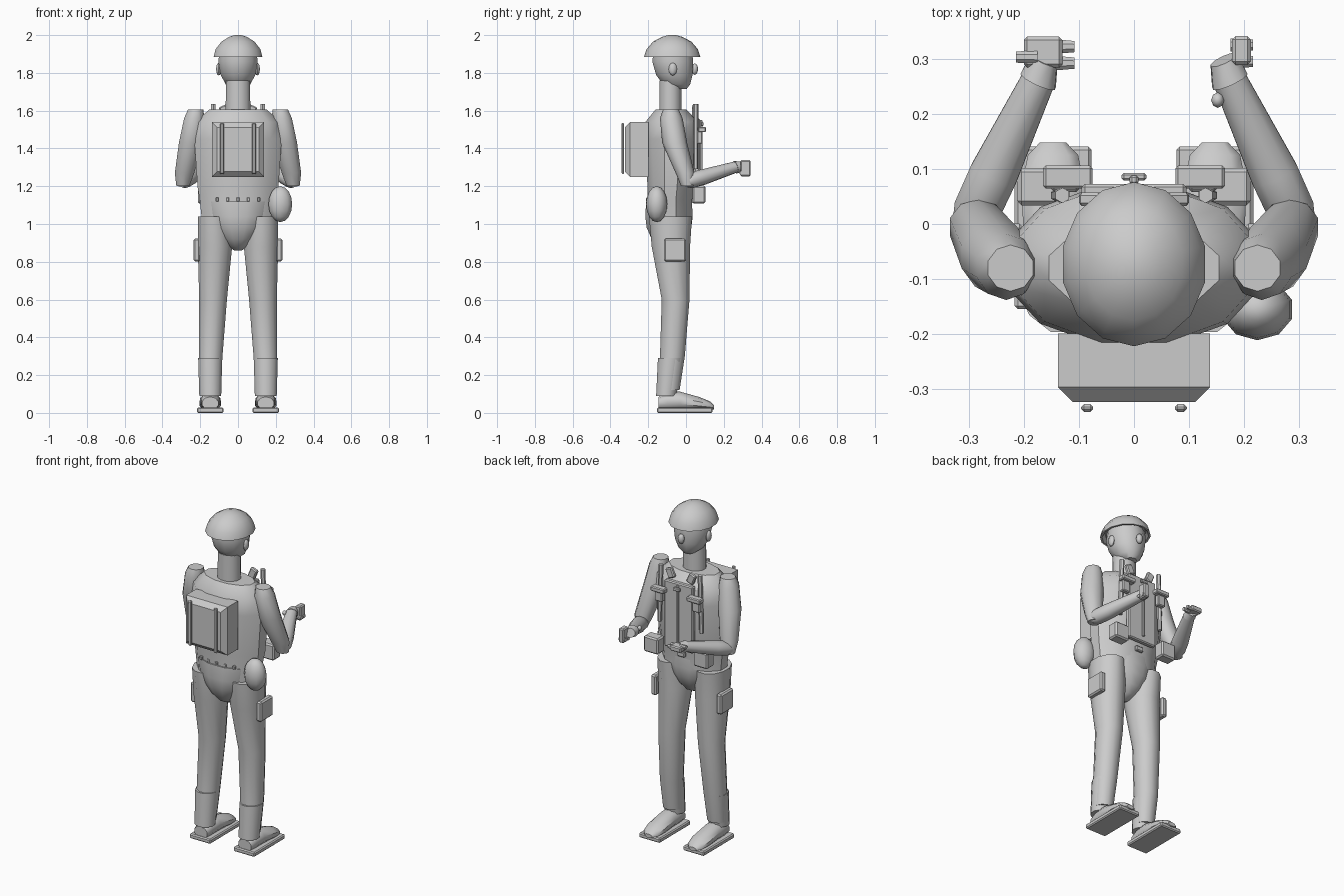
import bpy, bmesh, math
from mathutils import Vector, Matrix

if "Cube" in bpy.data.objects:
    bpy.data.objects.remove(bpy.data.objects["Cube"], do_unlink=True)

grey = bpy.data.materials.new("plain_grey")
grey.use_nodes = True
grey.diffuse_color = (0.6, 0.6, 0.6, 1)
grey.node_tree.nodes["Principled BSDF"].inputs["Base Color"].default_value = (0.6, 0.6, 0.6, 1)


def finish(name, bm, angle=None):
    bmesh.ops.recalc_face_normals(bm, faces=bm.faces)
    mesh = bpy.data.meshes.new(name)
    bm.to_mesh(mesh)
    bm.free()
    mesh.materials.append(grey)
    obj = bpy.data.objects.new(name, mesh)
    bpy.context.collection.objects.link(obj)
    if angle:
        bpy.ops.object.select_all(action='DESELECT')
        obj.select_set(True)
        bpy.context.view_layer.objects.active = obj
        bpy.ops.object.shade_smooth_by_angle(angle=math.radians(angle))
    return obj


def loft(name, rings, sides=12, axis=(0, 0, 1), angle=40):
    """Skin elliptical rings (x, y, z, radius a, radius b) set square to an axis."""
    bm = bmesh.new()
    w = Vector(axis).normalized()
    u = Vector((1, 0, 0)) if abs(w.z) > 0.9 else w.cross(Vector((0, 0, 1))).normalized()
    v = w.cross(u)
    loops = []
    for x, y, z, a, b in rings:
        turns = [2 * math.pi * (i + 0.5) / sides for i in range(sides)]
        loops.append([bm.verts.new(Vector((x, y, z)) + u * a * math.cos(t) + v * b * math.sin(t))
                      for t in turns])
    for low, high in zip(loops, loops[1:]):
        for i in range(sides):
            j = (i + 1) % sides
            bm.faces.new((low[i], low[j], high[j], high[i]))
    bm.faces.new(loops[0])
    bm.faces.new(loops[-1])
    return finish(name, bm, angle)


def box(name, centre, size, bevel=0.008, tilt=0, spin=0):
    bm = bmesh.new()
    bmesh.ops.create_cube(bm, size=1)
    bmesh.ops.scale(bm, vec=size, verts=bm.verts)
    if bevel:
        bmesh.ops.bevel(bm, geom=bm.edges[:], offset=bevel, segments=1, affect='EDGES')
    place = Matrix.Translation(centre) @ Matrix.Rotation(spin, 4, 'Z') @ Matrix.Rotation(tilt, 4, 'Y')
    bmesh.ops.transform(bm, matrix=place, verts=bm.verts)
    return finish(name, bm)


def ball(name, centre, size, u=12, v=8):
    bm = bmesh.new()
    bmesh.ops.create_uvsphere(bm, u_segments=u, v_segments=v, radius=1)
    bmesh.ops.scale(bm, vec=size, verts=bm.verts)
    bmesh.ops.translate(bm, vec=centre, verts=bm.verts)
    return finish(name, bm, 50)


# Torso, hips and neck
loft("torso", [(0, -.085, 1.04, .2, .12), (0, -.085, 1.13, .21, .122), (0, -.08, 1.2, .222, .128),
               (0, -.075, 1.45, .24, .15), (0, -.075, 1.54, .228, .145), (0, -.08, 1.605, .16, .085)])
loft("hips", [(0, -.09, 1.12, .195, .125), (0, -.09, 1.04, .175, .13), (0, -.09, .98, .145, .122),
              (0, -.09, .92, .1, .095), (0, -.09, .88, .055, .06), (0, -.09, .86, .02, .02)])
loft("neck", [(0, -.083, 1.57, .068, .06), (0, -.083, 1.76, .066, .06)])

# Head with nose, and an open-bottomed helmet dome
loft("head", [(0, -.04, 1.715, .035, .045), (0, -.05, 1.74, .068, .075), (0, -.062, 1.79, .095, .1),
              (0, -.07, 1.86, .108, .112), (0, -.07, 1.92, .1, .105)])
ball("nose", (0, .046, 1.82), (.02, .018, .03), 8, 6)
loft("helmet", [(0, -.073, 1.905, .105, .12), (0, -.073, 1.885, .12, .138), (0, -.073, 1.885, .132, .149),
                (0, -.073, 1.925, .122, .136), (0, -.073, 1.965, .09, .102),
                (0, -.073, 1.99, .05, .056), (0, -.073, 2.0, .018, .02)], 14)

for side, s in (("left", 1), ("right", -1)):
    ball(side + "_ear", (s * .102, -.07, 1.82), (.014, .022, .034), 8, 6)

    # Arm bent forward at the elbow
    loft(side + "_upper_arm", [(s * .224, -.08, 1.605, .043, .042), (s * .232, -.078, 1.56, .056, .06),
                               (s * .25, -.06, 1.43, .066, .066), (s * .283, -.005, 1.27, .054, .05),
                               (s * .292, .01, 1.2, .036, .036)], 10)
    reach = (s * -.125, .27, .08)
    loft(side + "_forearm", [(s * .3, .0, 1.222, .032, .028), (s * .285, .025, 1.23, .045, .042),
                             (s * .255, .09, 1.248, .046, .042), (s * .172, .265, 1.302, .032, .03)],
         10, reach)
    loft(side + "_cuff", [(s * .174, .26, 1.3, .036, .034), (s * .163, .298, 1.305, .027, .027)], 10, reach)

    # Leg, boot shaft, shoe and sole
    loft(side + "_leg", [(s * .128, -.082, 1.04, .088, .118), (s * .122, -.08, .88, .094, .105),
                         (s * .132, -.055, .6, .076, .076), (s * .145, -.072, .3, .065, .068),
                         (s * .147, -.09, .12, .056, .058)])
    loft(side + "_boot_shaft", [(s * .147, -.08, .29, .066, .071), (s * .147, -.105, .09, .06, .055)])
    loft(side + "_shoe", [(s * .147, -.145, .05, .045, .035), (s * .147, -.1, .06, .052, .052),
                          (s * .147, -.03, .062, .056, .05), (s * .147, .07, .048, .06, .036),
                          (s * .147, .125, .038, .048, .024), (s * .147, .148, .03, .025, .012)],
         10, (0, 1, 0))
    box(side + "_sole", (s * .147, -.007, .014), (.14, .295, .028), .006)

    # Pouches and chest gear
    box(side + "_thigh_pouch", (s * .218, -.058, .862), (.036, .118, .12))
    box(side + "_belt_pouch", (s * .165, .068, 1.155), (.095, .068, .095))
    loft(side + "_chest_rod", [(s * .14, .052, 1.29, .012, .012), (s * .13, .052, 1.635, .014, .014)], 6)
    box(side + "_chest_pouch", (s * .12, .085, 1.5), (.09, .042, .028), .005)
    box(side + "_lower_chest_pouch", (s * .125, .073, 1.46), (.05, .03, .07), .005)
    box(side + "_collar_tab", (s * .07, .045, 1.598), (.045, .025, .06), .006, s * .4)
    box(side + "_pack_rod", (s * .085, -.334, 1.4), (.022, .014, .27), .005)

# Vest front and belt details
box("vest_panel", (0, .058, 1.36), (.19, .03, .4), .006)
box("zip_strip", (0, .08, 1.37), (.016, .016, .36), .004)
box("zip_pull", (0, .086, 1.53), (.045, .014, .02), .004)
box("belt_buckle", (0, .042, 1.125), (.05, .02, .03), .005)
for i in range(-2, 3):
    box("belt_loop", (i * .055, -.204 + abs(i) * .006, 1.13), (.016, .014, .022), .003)

# Backpack with a chamfered rear face
bm = bmesh.new()
bmesh.ops.create_cube(bm, size=1)
bmesh.ops.scale(bm, vec=(.276, .125, .29), verts=bm.verts)
bmesh.ops.translate(bm, vec=(0, -.261, 1.395), verts=bm.verts)
for v in bm.verts:
    if v.co.y < -.3:
        v.co.x *= .8
        v.co.z += .028 if v.co.z < 1.39 else -.028
shoulder = bmesh.ops.extrude_face_region(bm, geom=[f for f in bm.faces if f.normal.y > .9])
finish_verts = [g for g in shoulder["geom"] if isinstance(g, bmesh.types.BMVert)]
for v in bm.verts:
    if v.co.y > -.25 and v not in finish_verts:
        v.co.y = -.296
finish("backpack", bm)

# Round side bag
ball("side_bag", (.224, -.155, 1.105), (.066, .056, .095), 10, 8)

# Open hand held flat, and the other held edge-on
box("right_palm", (-.165, .312, 1.31), (.07, .056, .032), .006)
for i in range(2):
    loft("right_finger", [(-.15, .292 + i * .03, 1.305, .015, .013), (-.108, .292 + i * .03, 1.31, .011, .011)],
         8, (1, 0, 0))
loft("right_thumb", [(-.175, .303, 1.32, .013, .013), (-.214, .303, 1.32, .011, .011)], 8, (1, 0, 0))
box("left_palm", (.195, .315, 1.295), (.034, .052, .085), .006)
for i in range(2):
    loft("left_finger", [(.175, .295 + i * .03, 1.27, .013, .013), (.216, .295 + i * .03, 1.27, .011, .011)],
         8, (1, 0, 0))
ball("left_thumb", (.152, .225, 1.31), (.012, .014, .014), 8, 6)
